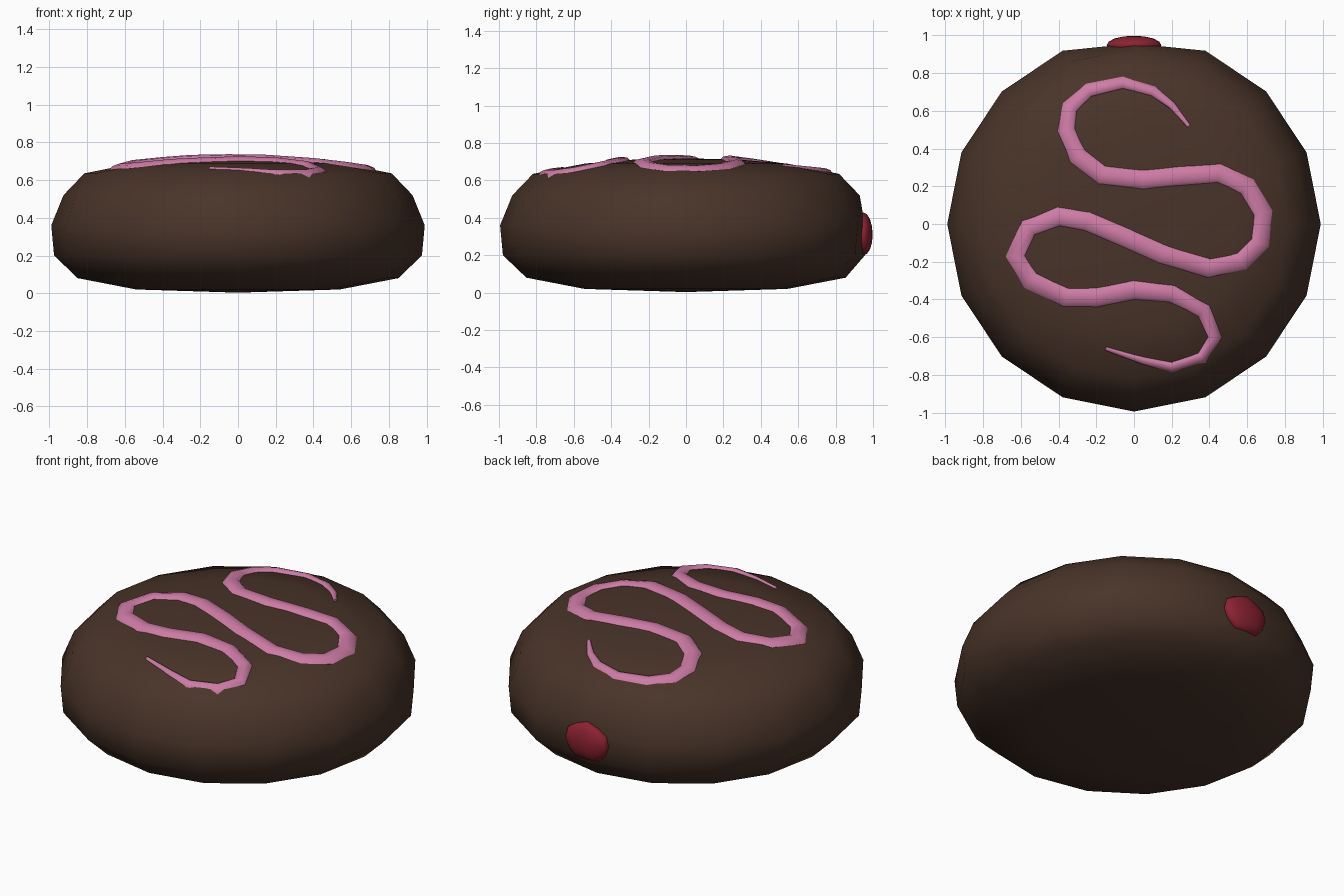
import bpy, bmesh, math
from mathutils import Vector

if "Cube" in bpy.data.objects:
    bpy.data.objects.remove(bpy.data.objects["Cube"])


def material(name, rgb):
    m = bpy.data.materials.new(name)
    m.diffuse_color = (*rgb, 1)
    m.use_nodes = True
    m.node_tree.nodes["Principled BSDF"].inputs["Base Color"].default_value = m.diffuse_color
    return m


def make(name, bm, mat, angle=60):
    bmesh.ops.recalc_face_normals(bm, faces=bm.faces[:])
    me = bpy.data.meshes.new(name)
    bm.to_mesh(me)
    bm.free()
    me.materials.append(mat)
    ob = bpy.data.objects.new(name, me)
    bpy.context.collection.objects.link(ob)
    bpy.ops.object.select_all(action='DESELECT')
    ob.select_set(True)
    bpy.context.view_layer.objects.active = ob
    bpy.ops.object.shade_smooth_by_angle(angle=math.radians(angle))
    return ob


def bridge(bm, a, b):
    n = len(a)
    for i in range(n):
        bm.faces.new((a[i], a[(i + 1) % n], b[(i + 1) % n], b[i]))


chocolate = material("dark chocolate", (0.066, 0.034, 0.022))
pink = material("pink icing", (0.62, 0.20, 0.38))
red = material("red jam", (0.26, 0.016, 0.030))

# Bun body: 16-sided turned profile (radius, z), dented at the jam hole
lower = [(0.54, 0.02), (0.85, 0.08), (0.975, 0.2), (0.99, 0.36), (0.925, 0.52)]
upper = [(0.815, 0.635), (0.54, 0.69), (0.27, 0.712)]
top_z = 0.718
bm = bmesh.new()
rings = []
for r, z in lower + upper:
    ring = []
    for i in range(16):
        a = i * math.tau / 16
        ring.append(bm.verts.new((r * math.cos(a), min(r * 1.004 * math.sin(a), 0.957), z)))
    rings.append(ring)
for a, b in zip(rings, rings[1:]):
    bridge(bm, a, b)
for ring, z in ((rings[0], 0.003), (rings[-1], top_z)):
    c = bm.verts.new((0, 0, z))
    for i in range(16):
        bm.faces.new((ring[i], ring[(i + 1) % 16], c))
make("bun_body", bm, chocolate)


# Height of the bun top at a given radius
def top_height(x, y):
    r = math.hypot(x, y) * 1.01
    pts = [(0, top_z)] + upper[::-1] + [(0.925, 0.52)]
    for (r0, z0), (r1, z1) in zip(pts, pts[1:]):
        if r <= r1:
            return z0 + (z1 - z0) * (r - r0) / (r1 - r0)
    return 0.52


# Icing squiggle: flattened tapered tube lying on the top
path = [(.29, .52), (.2, .63), (.1, .705), (-.06, .75), (-.24, .71), (-.34, .62),
        (-.36, .5), (-.3, .36), (-.17, .26), (.05, .235), (.25, .255), (.45, .27),
        (.6, .2), (.685, .06), (.67, -.1), (.57, -.2), (.4, -.235), (.15, -.16),
        (-.05, -.07), (-.25, .015), (-.4, .04), (-.56, -.02), (-.63, -.17), (-.55, -.3),
        (-.36, -.39), (-.2, -.39), (0, -.35), (.2, -.37), (.37, -.46), (.43, -.6),
        (.36, -.71), (.2, -.76), (.05, -.725), (-.15, -.66)]
path = [Vector(p) for p in path]
bm = bmesh.new()
rings = []
last = len(path) - 1
for k, p in enumerate(path):
    t = (path[min(k + 1, last)] - path[max(k - 1, 0)]).normalized()
    side = Vector((-t.y, t.x))
    w = 0.01 + 0.04 * min(1, min(k, last - k) / 7) ** 0.7
    h = 0.010 + 0.011 * min(1, min(k, last - k) / 4)
    ring = []
    for i in range(8):
        a = i * math.tau / 8
        q = p + side * w * math.cos(a)
        ring.append(bm.verts.new((q.x, q.y, top_height(*q) + h * math.sin(a))))
    rings.append(ring)
for a, b in zip(rings, rings[1:]):
    bridge(bm, a, b)
bm.faces.new(rings[0])
bm.faces.new(rings[-1])
make("icing_squiggle", bm, pink)

# Jam filling: low blob bulging from the back
bm = bmesh.new()
bmesh.ops.create_uvsphere(bm, u_segments=12, v_segments=8, radius=1)
for v in bm.verts:
    x, y, z = v.co
    wobble = 1 + 0.05 * math.sin(5 * math.atan2(y, x))
    v.co = (0.145 * x * wobble, 0.948 + 0.05 * z, 0.308 + 0.115 * y * wobble)
make("jam_filling", bm, red)
